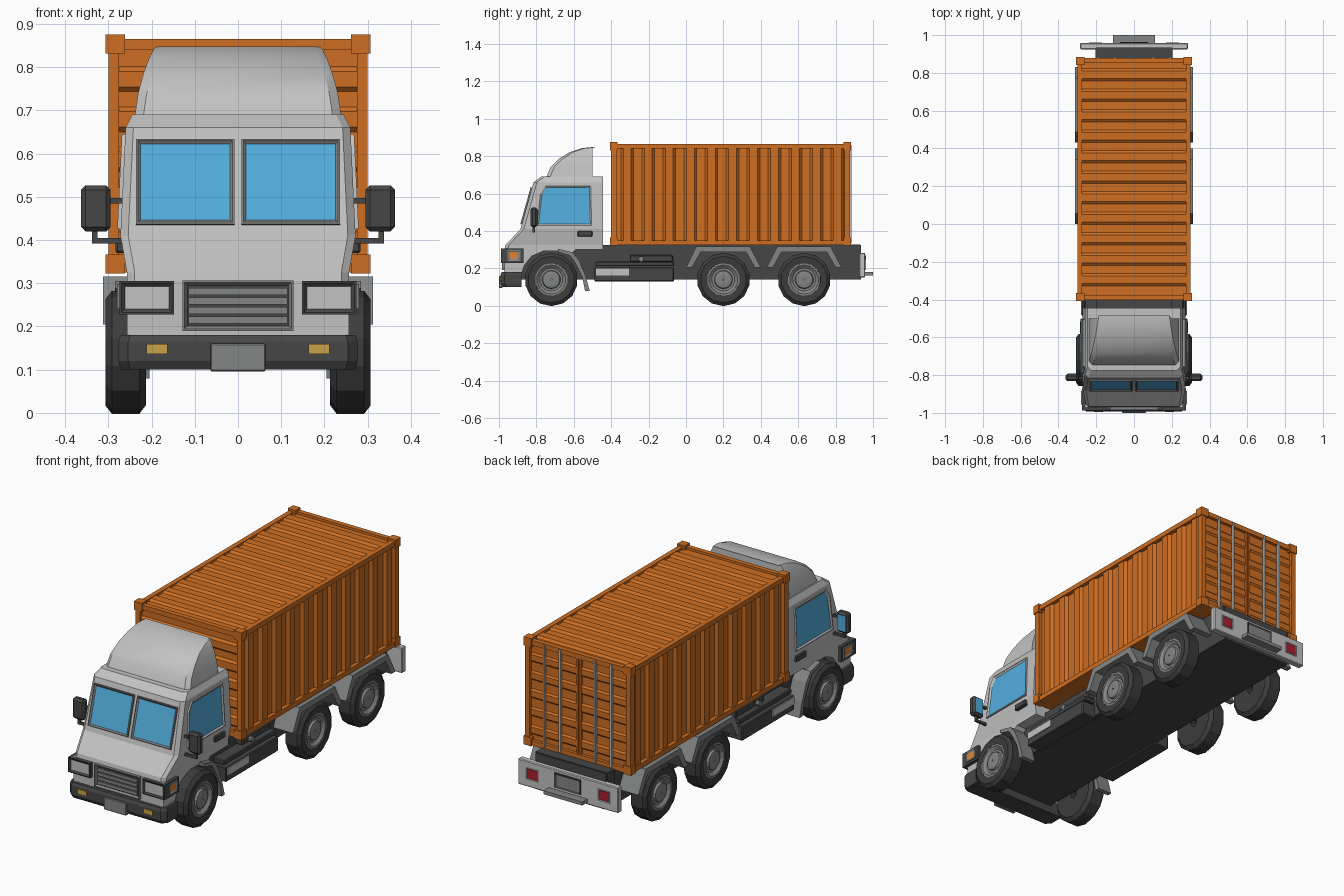
import bpy, bmesh, math
from mathutils import Vector, Matrix

if "Cube" in bpy.data.objects:
    bpy.data.objects.remove(bpy.data.objects["Cube"])

def mat(name, r, g, b):
    m = bpy.data.materials.new(name)
    m.diffuse_color = (r, g, b, 1)
    m.use_nodes = True
    m.node_tree.nodes["Principled BSDF"].inputs["Base Color"].default_value = m.diffuse_color
    return m

ORANGE = mat("container orange", 0.62, 0.155, 0.016)
LIGHT = mat("cab light grey", 0.54, 0.54, 0.54)
MID = mat("mid grey", 0.23, 0.235, 0.235)
DARK = mat("dark grey", 0.062, 0.062, 0.062)
TYRE = mat("tyre black", 0.045, 0.045, 0.045)
GLASS = mat("glass blue", 0.085, 0.42, 0.72)
AMBER = mat("fog lamp yellow", 0.58, 0.36, 0.06)
MARKER = mat("marker orange", 0.78, 0.22, 0.02)
RED = mat("tail lamp red", 0.42, 0.012, 0.025)

def finish(name, bm, mats, smooth=False, fix=True):
    if fix:
        bmesh.ops.recalc_face_normals(bm, faces=bm.faces[:])
    me = bpy.data.meshes.new(name)
    bm.to_mesh(me)
    bm.free()
    for m in mats:
        me.materials.append(m)
    ob = bpy.data.objects.new(name, me)
    bpy.context.collection.objects.link(ob)
    if smooth:
        bpy.context.view_layer.objects.active = ob
        ob.select_set(True)
        bpy.ops.object.shade_smooth_by_angle(angle=math.radians(32))
        ob.select_set(False)
    return ob

def boxes(name, m, specs, mirror=False, bevel=0):
    """specs: list of (x0, x1, y0, y1, z0, z1)"""
    bm = bmesh.new()
    for a in specs:
        for s in ((1, -1) if mirror else (1,)):
            c = Vector((s * (a[0] + a[1]), a[2] + a[3], a[4] + a[5])) / 2
            d = Matrix.Diagonal((a[1] - a[0], a[3] - a[2], a[5] - a[4], 1))
            bmesh.ops.create_cube(bm, size=1, matrix=Matrix.Translation(c) @ d)
    if bevel:
        bmesh.ops.bevel(bm, geom=bm.edges[:], offset=bevel, segments=1, affect='EDGES')
    return finish(name, bm, [m])

def loft(bm, rings, closed=False):
    vs = [[bm.verts.new(p) for p in r] for r in rings]
    n = len(vs[0])
    pairs = list(zip(vs, vs[1:])) + ([(vs[-1], vs[0])] if closed else [])
    for a, b in pairs:
        for i in range(n):
            bm.faces.new((a[i], a[(i + 1) % n], b[(i + 1) % n], b[i]))
    if not closed:
        bm.faces.new(vs[0])
        bm.faces.new(vs[-1])

def prism(name, m, profile, x0, x1, mirror=False):
    """Side profile of (y, z) points extruded across x"""
    bm = bmesh.new()
    for s in ((1, -1) if mirror else (1,)):
        loft(bm, [[(s * x, y, z) for y, z in profile] for x in (x0, x1)])
    return finish(name, bm, [m])

def shell(name, m, levels, yb, c, smooth=False):
    """Stack of chamfered plan outlines: (z, front y, half width)"""
    bm = bmesh.new()
    loft(bm, [[(-w, yf + c, z), (c - w, yf, z), (w - c, yf, z), (w, yf + c, z), (w, yb, z), (-w, yb, z)]
              for z, yf, w in levels])
    return finish(name, bm, [m], smooth)

def panel(name, pts, out, rim_mat, in_mat, rim=0.015, up=0.008, depth=0.006):
    """Raised rim round a sunken face"""
    bm = bmesh.new()
    f = bm.faces.new([bm.verts.new(p) for p in pts])
    f.normal_update()
    if f.normal.dot(Vector(out)) < 0:
        f.normal_flip()
    n = f.normal.copy()
    g = bmesh.ops.extrude_face_region(bm, geom=[f])["geom"]
    bmesh.ops.translate(bm, verts=[v for v in g if isinstance(v, bmesh.types.BMVert)], vec=n * up)
    top = [e for e in g if isinstance(e, bmesh.types.BMFace)][0]
    bm.normal_update()
    bmesh.ops.inset_individual(bm, faces=[top], thickness=rim * 0.4)
    bmesh.ops.inset_individual(bm, faces=[top], thickness=rim * 0.6, depth=-depth)
    top.material_index = 1
    return finish(name, bm, [rim_mat, in_mat], fix=False)

# Cab
shell("cab_upper", LIGHT, [(0.30, -0.97, 0.257), (0.325, -0.965, 0.257), (0.41, -0.885, 0.272),
                           (0.66, -0.815, 0.26), (0.69, -0.775, 0.245)], -0.445, 0.018)
prism("cab_lower", LIGHT, [(-0.97, 0.305), (-0.97, 0.17), (-0.88, 0.17), (-0.865, 0.215), (-0.825, 0.265),
                           (-0.76, 0.293), (-0.68, 0.293), (-0.62, 0.27), (-0.585, 0.305)], -0.257, 0.257)
shell("wind_deflector", LIGHT, [(0.68, -0.75, 0.24), (0.74, -0.725, 0.231), (0.785, -0.68, 0.219),
                                (0.82, -0.625, 0.206), (0.842, -0.56, 0.195), (0.848, -0.505, 0.188)],
      -0.5, 0.02, True)

# Windows
fy = lambda z: -0.885 + (z - 0.41) * 0.28
sx = lambda z: 0.272 - (z - 0.41) * 0.048
side_win = [(-0.80, 0.425), (-0.785, 0.60), (-0.755, 0.645), (-0.505, 0.645), (-0.50, 0.425)]
for s, side in ((1, "right"), (-1, "left")):
    panel("windscreen_" + side, [(s * x, fy(z), z) for x, z in
          ((0.008, 0.435), (0.236, 0.435), (0.236, 0.632), (0.008, 0.632))], (0, -1, 0), MID, GLASS)
    panel("side_window_" + side, [(s * sx(z), y, z) for y, z in side_win], (s, 0, 0), LIGHT, GLASS, 0.016)
    # Headlamps with side markers
    panel("headlamp_" + side, [(s * x, -0.98, z) for x, z in
          ((0.148, 0.228), (0.274, 0.228), (0.274, 0.305), (0.148, 0.305))], (0, -1, 0), DARK, LIGHT, 0.017)
    panel("marker_lamp_" + side, [(s * 0.274, y, z) for y, z in
          ((-0.955, 0.24), (-0.885, 0.24), (-0.885, 0.298), (-0.955, 0.298))], (s, 0, 0), MID, MARKER, 0.017, 0.006, 0.004)
boxes("headlamp_housing", DARK, [(0.148, 0.274, -0.98, -0.87, 0.228, 0.305)], True)
boxes("door_handle", DARK, [(0.26, 0.283, -0.58, -0.5, 0.37, 0.4)], True, 0.004)

# Grille
panel("grille", [(x, -0.97, z) for x, z in ((-0.128, 0.19), (0.128, 0.19), (0.128, 0.306), (-0.128, 0.306))],
      (0, -1, 0), MID, DARK, 0.016, 0.015, 0.01)
boxes("grille_slats", MID, [(-0.114, 0.114, -0.983, -0.97, 0.207 + i * 0.022, 0.223 + i * 0.022) for i in range(4)])

# Front bumper, plate and fog lamps
shell("front_bumper", DARK, [(0.1, -0.98, 0.272), (0.12, -0.992, 0.276), (0.165, -0.992, 0.276),
                             (0.18, -0.985, 0.272)], -0.88, 0.022)
boxes("front_plate", MID, [(-0.064, 0.064, -1.0, -0.98, 0.096, 0.16)], bevel=0.003)
boxes("fog_lamps", AMBER, [(0.163, 0.212, -0.996, -0.988, 0.136, 0.159)], True)

# Mirrors
boxes("mirror_arms", DARK, [(0.255, 0.30, -0.82, -0.808, 0.485, 0.497), (0.255, 0.338, -0.82, -0.808, 0.392, 0.405),
                            (0.325, 0.338, -0.82, -0.808, 0.4, 0.44)], True)
boxes("mirrors", DARK, [(0.295, 0.363, -0.832, -0.795, 0.42, 0.526)], True, 0.01)
boxes("mirror_glass", GLASS, [(0.305, 0.353, -0.796, -0.792, 0.432, 0.514)], True)

# Chassis, side tanks and steps
boxes("chassis", DARK, [(-0.2, 0.2, -0.89, 0.935, 0.14, 0.325)])
boxes("side_tanks", DARK, [(0.19, 0.275, -0.49, -0.065, 0.13, 0.205), (0.19, 0.262, -0.485, -0.065, 0.212, 0.236),
                           (0.19, 0.235, -0.3, -0.07, 0.236, 0.27)], True, 0.004)
boxes("side_steps", LIGHT, [(0.27, 0.28, -0.482, -0.305, 0.162, 0.2)], True)
bm = bmesh.new()
for s in (1, -1):
    bmesh.ops.create_cone(bm, cap_ends=True, segments=10, radius1=0.014, radius2=0.014, depth=0.03,
                          matrix=Matrix.Translation((s * 0.24, -0.24, 0.25)) @ Matrix.Rotation(math.pi / 2, 4, 'Y'))
finish("filler_caps", bm, [MID])

# Wheels, turned from a (radius, x) profile
def turned(name, m, profile, sides=14):
    bm = bmesh.new()
    for cy in (-0.72, 0.2, 0.632):
        for s in (1, -1):
            loft(bm, [[(s * x, cy + r * math.cos(a), 0.14 + r * math.sin(a)) for r, x in profile]
                      for a in ((i + 0.5) * math.tau / sides for i in range(sides))], True)
    return finish(name, bm, [m])
turned("tyres", TYRE, [(0.02, 0.216), (0.122, 0.213), (0.142, 0.228), (0.142, 0.292), (0.124, 0.306),
                       (0.088, 0.304), (0.084, 0.285), (0.02, 0.285)])
turned("wheel_rims", MID, [(0.004, 0.28), (0.088, 0.28), (0.088, 0.303), (0.078, 0.303), (0.062, 0.29),
                           (0.05, 0.29), (0.046, 0.301), (0.03, 0.304), (0.004, 0.304)])

# Mudguards
prism("front_mudguards", MID, [(-0.685, 0.305), (-0.605, 0.285), (-0.57, 0.24), (-0.535, 0.155), (-0.515, 0.08),
                               (-0.54, 0.08), (-0.555, 0.155), (-0.59, 0.225), (-0.62, 0.268), (-0.685, 0.288)],
      0.205, 0.285, True)
arch = [(-0.2, 0.205), (-0.145, 0.316), (0.142, 0.316), (0.2, 0.205), (0.168, 0.205), (0.122, 0.286),
        (-0.122, 0.286), (-0.168, 0.205)]
for i, cy in enumerate((0.2, 0.632)):
    prism("rear_mudguards_%d" % (i + 1), MID, [(y + cy, z) for y, z in arch], 0.195, 0.312, True)

# Container: core, frame, corner castings
boxes("container_core", ORANGE, [(-0.28, 0.28, -0.385, 0.862, 0.325, 0.853)])
boxes("container_frame", ORANGE, [(0.275, 0.3, y, y + 0.03, 0.325, 0.865) for y in (-0.402, 0.848)]
      + [(0.275, 0.3, -0.4, 0.876, z, z + 0.025) for z in (0.325, 0.84)]
      + [(0, 0.3, y, y + 0.025, z, z + 0.025) for y in (-0.402, 0.853) for z in (0.325, 0.84)], True)
boxes("corner_castings", ORANGE, [(0.262, 0.306, y, y + 0.042, z, z + 0.044)
                                  for y in (-0.407, 0.841) for z in (0.322, 0.831)], True)

# Container ribs: tapered bars between p and q, raised along out
def ribs(name, specs, width, height, m=ORANGE):
    bm = bmesh.new()
    for p, q, out in specs:
        p, q, out = Vector(p), Vector(q), Vector(out)
        w = (q - p).cross(out).normalized() * width / 2
        loft(bm, [[e - w, e - w * 0.6 + out * height, e + w * 0.6 + out * height, e + w] for e in (p, q)])
    return finish(name, bm, [m])
ribs("side_ribs", [((s * 0.279, -0.314 + i * 0.1124, 0.35), (s * 0.279, -0.314 + i * 0.1124, 0.84), (s, 0, 0))
                   for i in range(11) for s in (1, -1)], 0.07, 0.015)
ribs("roof_ribs", [((-0.275, -0.295 + i * 0.1085, 0.852), (0.275, -0.295 + i * 0.1085, 0.852), (0, 0, 1))
                   for i in range(11)], 0.07, 0.011)
ribs("front_wall_ribs", [((-0.275, -0.384, z), (0.275, -0.384, z), (0, -1, 0))
                         for z in (0.4, 0.493, 0.586, 0.679, 0.772)], 0.06, 0.012)
ribs("door_ribs", [((s * 0.012, 0.861, z), (s * 0.272, 0.861, z), (0, 1, 0))
                   for z in (0.4, 0.493, 0.586, 0.679, 0.772) for s in (1, -1)], 0.05, 0.009)
boxes("door_edges", ORANGE, [(0.003, 0.014, 0.86, 0.873, 0.35, 0.84)], True)
boxes("door_rods", LIGHT, [(x - 0.005, x + 0.005, 0.872, 0.884, 0.335, 0.86) for x in (0.1, 0.19)], True)

# Rear bumper, lamps, plate and step
boxes("rear_bumper", LIGHT, [(-0.285, 0.285, 0.925, 0.958, 0.152, 0.283)], bevel=0.004)
boxes("rear_crossbeam", DARK, [(-0.205, 0.205, 0.87, 0.93, 0.25, 0.328)])
for s, side in ((1, "right"), (-1, "left")):
    panel("tail_lamp_" + side, [(s * x, 0.957, z) for x, z in
          ((0.17, 0.19), (0.238, 0.19), (0.238, 0.25), (0.17, 0.25))], (0, 1, 0), LIGHT, RED, 0.008, 0.005, 0.003)
panel("rear_plate", [(x, 0.957, z) for x, z in ((-0.075, 0.192), (0.075, 0.192), (0.075, 0.268), (-0.075, 0.268))],
      (0, 1, 0), DARK, MID, 0.014, 0.006, 0.003)
boxes("rear_step", MID, [(-0.11, 0.11, 0.95, 1.0, 0.162, 0.18)])
